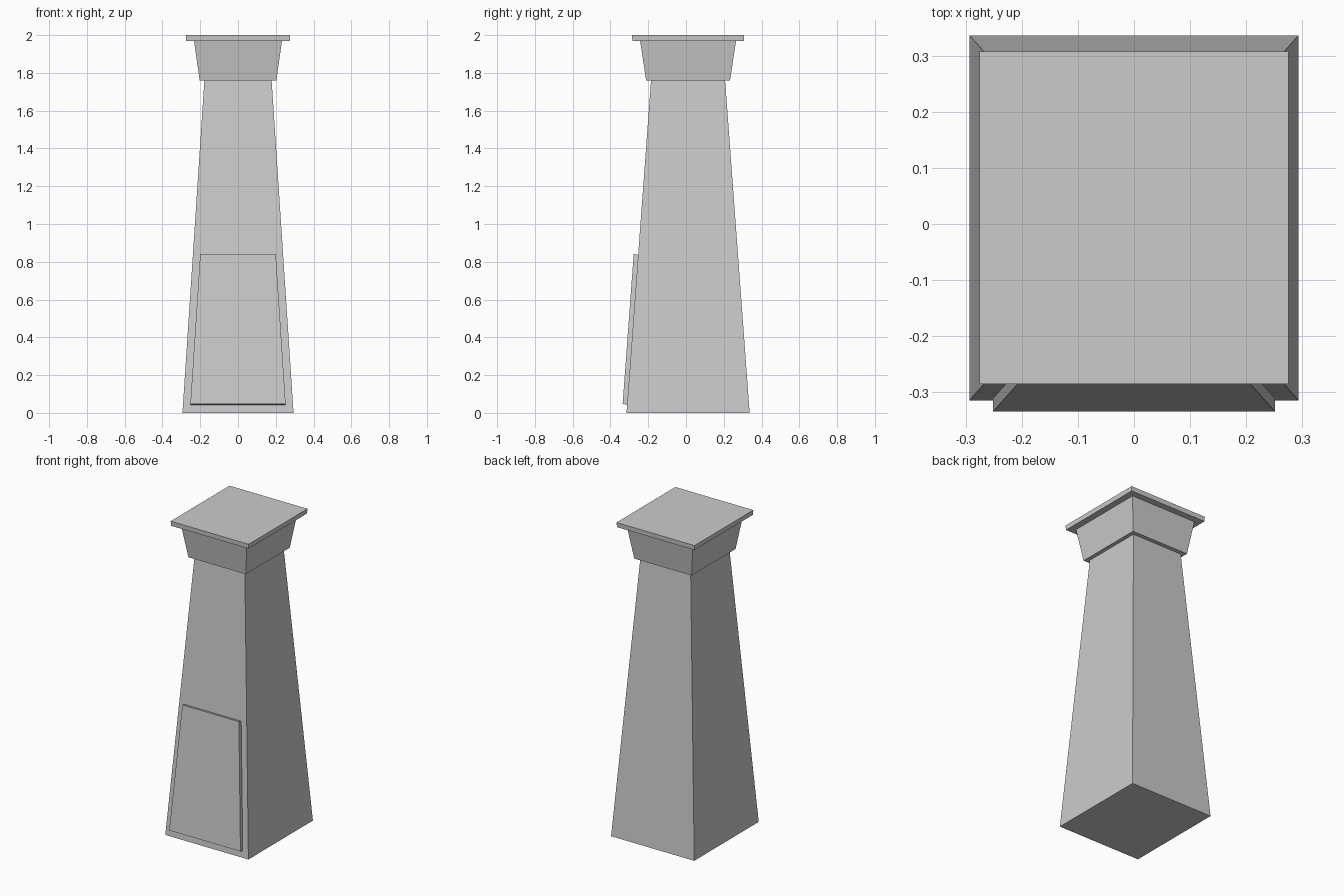
import bpy, bmesh
from mathutils import Vector

if "Cube" in bpy.data.objects:
    bpy.data.objects.remove(bpy.data.objects["Cube"])

CY = 0.011  # depth centre of the pillar; the front panel shifts it back


def loft(name, lower, upper):
    """Closed solid between two matching four-point loops."""
    bm = bmesh.new()
    a = [bm.verts.new(p) for p in lower]
    b = [bm.verts.new(p) for p in upper]
    bm.faces.new(a[::-1])
    bm.faces.new(b)
    for i in range(4):
        j = (i + 1) % 4
        bm.faces.new((a[i], a[j], b[j], b[i]))
    bmesh.ops.recalc_face_normals(bm, faces=bm.faces)
    mesh = bpy.data.meshes.new(name)
    bm.to_mesh(mesh)
    bm.free()
    obj = bpy.data.objects.new(name, mesh)
    bpy.context.collection.objects.link(obj)
    return obj


def rect(hx, hy, z):
    return [Vector((sx * hx, CY + sy * hy, z))
            for sx, sy in ((-1, -1), (1, -1), (1, 1), (-1, 1))]


# Tapered shaft, flared collar and thin cap: (half x, half y, z) below and above
for name, low, high in (
    ("shaft", (0.294, 0.326, 0.0), (0.178, 0.196, 1.76)),
    ("collar", (0.203, 0.222, 1.76), (0.233, 0.254, 1.97)),
    ("cap", (0.274, 0.295, 1.97), (0.276, 0.297, 2.0)),
):
    loft(name, rect(*low), rect(*high))

# Raised front panel lying on the sloping front of the shaft
slope = (0.326 - 0.196) / 1.76
back = [Vector((x, CY - 0.326 + slope * z, z))
        for x, z in ((-0.252, 0.042), (0.252, 0.042), (0.2, 0.836), (-0.2, 0.836))]
offset = Vector((0, -0.0235, 0.006))
loft("front_panel", back, [p + offset for p in back])
